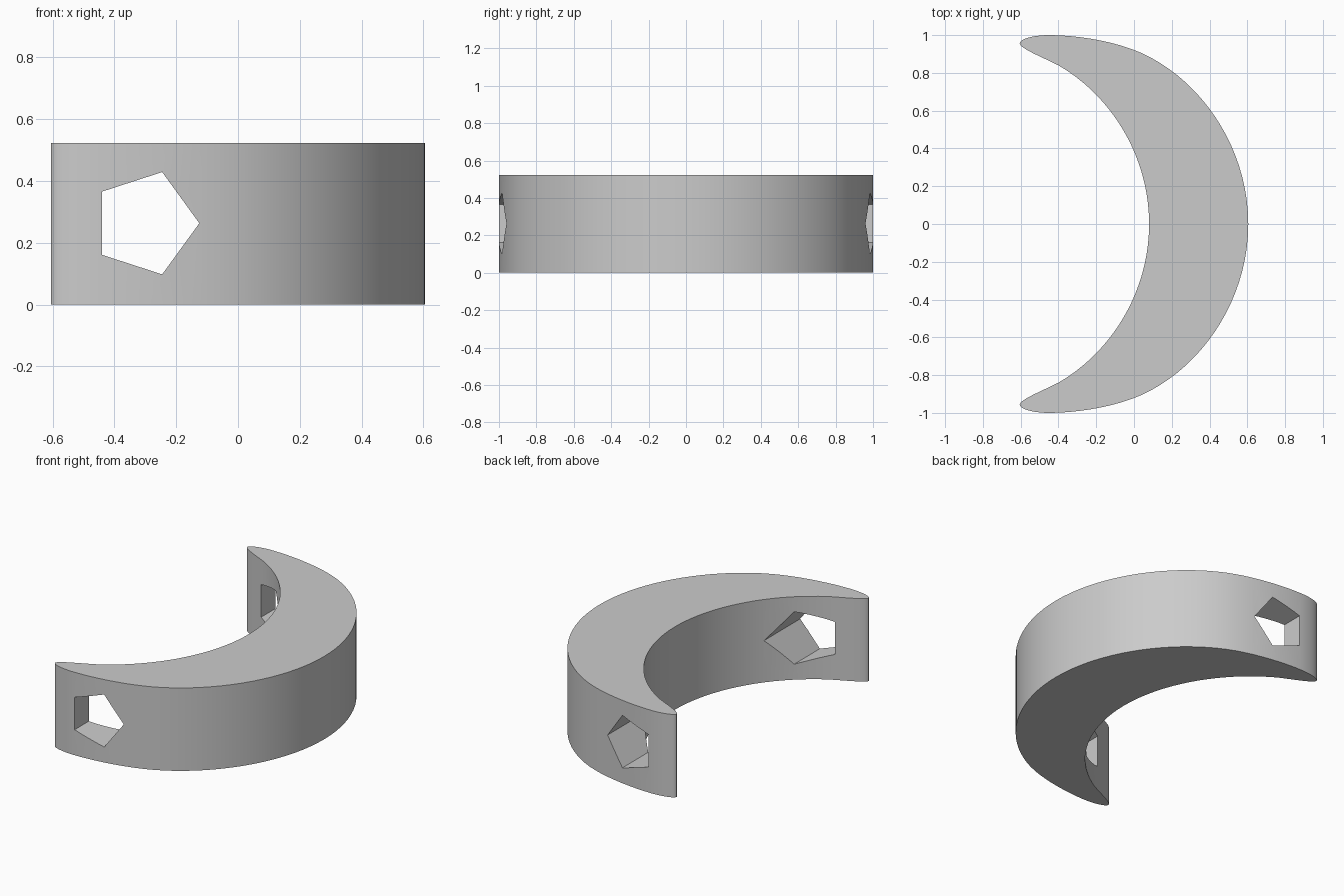
import bpy
import bmesh
from math import cos, sin, tau, radians
from mathutils import Vector
from mathutils.geometry import interpolate_bezier

HEIGHT = 0.523

cube = bpy.data.objects.get("Cube")
if cube:
    bpy.data.objects.remove(cube, do_unlink=True)

grey = bpy.data.materials.new("plain_grey")
grey.use_nodes = True
colour = (0.6, 0.6, 0.6, 1)
grey.diffuse_color = colour
grey.node_tree.nodes["Principled BSDF"].inputs["Base Color"].default_value = colour


def prism(name, outline, sweep):
    """Extrude a closed outline along the sweep vector."""
    bm = bmesh.new()
    face = bm.faces.new([bm.verts.new(p) for p in outline])
    result = bmesh.ops.extrude_face_region(bm, geom=[face], use_keep_orig=True)
    moved = [v for v in result["geom"] if isinstance(v, bmesh.types.BMVert)]
    bmesh.ops.translate(bm, verts=moved, vec=sweep)
    bmesh.ops.recalc_face_normals(bm, faces=bm.faces)
    mesh = bpy.data.meshes.new(name)
    bm.to_mesh(mesh)
    bm.free()
    mesh.materials.append(grey)
    obj = bpy.data.objects.new(name, mesh)
    bpy.context.collection.objects.link(obj)
    return obj


# Half outline of the crescent: outer bow, rounded tip, inner bow
segments = [
    ((0.605, 0), (0.605, 0.4), (0.36, 0.76), (0.04, 0.905), 20),
    ((0.04, 0.905), (-0.1, 0.968), (-0.3, 1.0), (-0.45, 1.0), 10),
    ((-0.45, 1.0), (-0.53, 1.0), (-0.605, 0.98), (-0.605, 0.957), 10),
    ((-0.605, 0.957), (-0.605, 0.93), (-0.5, 0.89), (-0.4, 0.84), 10),
    ((-0.4, 0.84), (-0.11, 0.672), (0.08, 0.348), (0.08, 0), 20),
]
half = []
for a, b, c, d, steps in segments:
    half += interpolate_bezier(*(Vector((*p, 0)) for p in (a, b, c, d)), steps)[:-1]
half.append(Vector((0.08, 0, 0)))
mirrored = [Vector((p.x, -p.y, 0)) for p in reversed(half[1:-1])]
crescent = prism("crescent_body", half + mirrored, (0, 0, HEIGHT))

# Pentagonal hole through both horns
pentagon = [(-0.299 + 0.174 * cos(tau * i / 5), -1.5,
             0.263 + 0.174 * sin(tau * i / 5)) for i in range(5)]
cutter = prism("pentagon_cutter", pentagon, (0, 3, 0))
cutter.hide_render = True

cut = crescent.modifiers.new("pentagon_hole", "BOOLEAN")
cut.operation = "DIFFERENCE"
cut.solver = "EXACT"
cut.object = cutter
bpy.ops.object.select_all(action="DESELECT")
bpy.context.view_layer.objects.active = crescent
crescent.select_set(True)
bpy.ops.object.modifier_apply(modifier=cut.name)
bpy.data.objects.remove(cutter, do_unlink=True)

# Smooth bows with crisp rims
bpy.ops.object.shade_smooth_by_angle(angle=radians(30))
